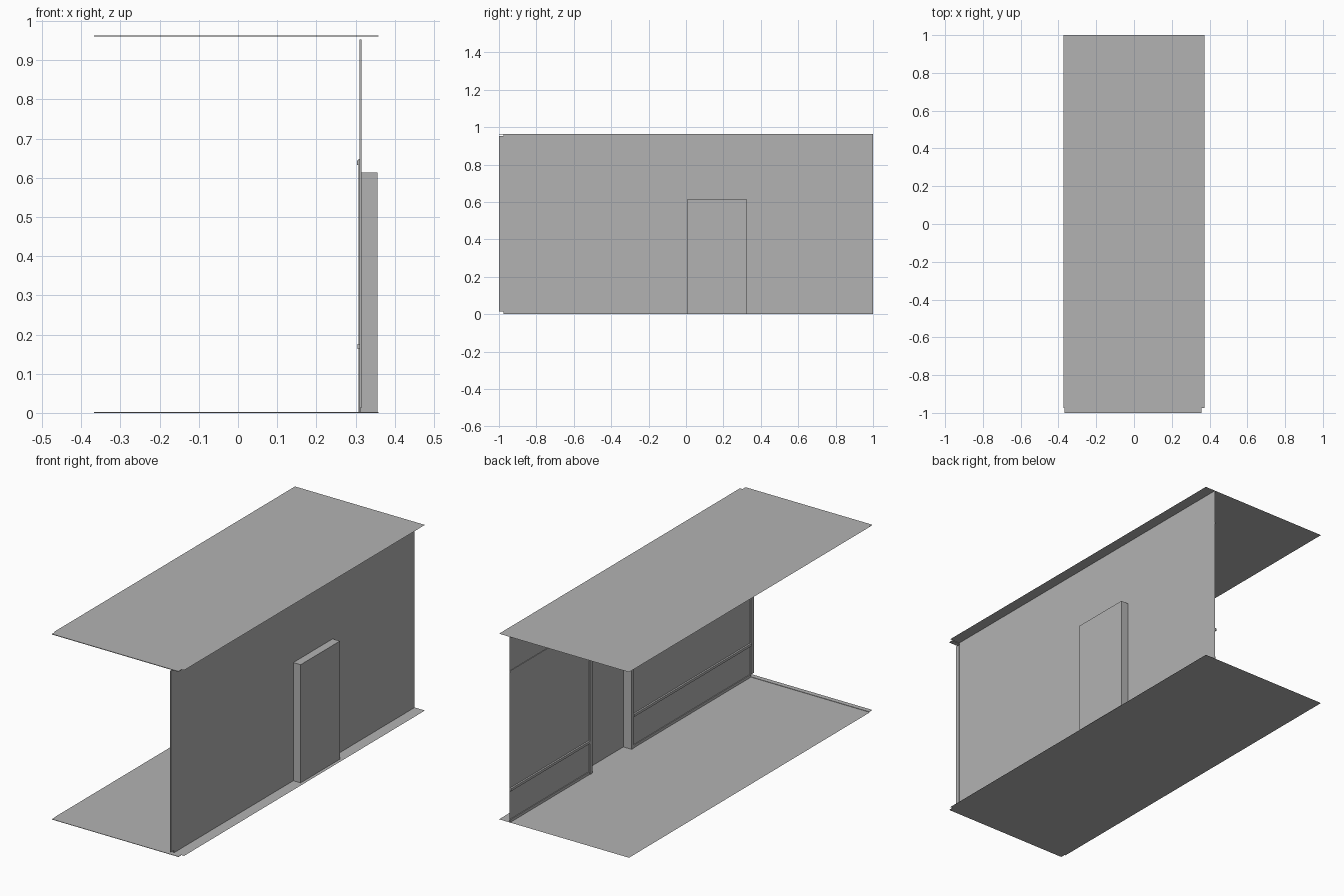
import bpy
import bmesh
from mathutils import Vector

old = bpy.data.objects.get("Cube")
if old:
    bpy.data.objects.remove(old, do_unlink=True)

grey = bpy.data.materials.new("plain grey")
grey.use_nodes = True
colour = (0.45, 0.45, 0.45, 1)
grey.diffuse_color = colour
grey.node_tree.nodes["Principled BSDF"].inputs["Base Color"].default_value = colour


def finish(name, bm):
    mesh = bpy.data.meshes.new(name)
    bm.to_mesh(mesh)
    bm.free()
    mesh.materials.append(grey)
    obj = bpy.data.objects.new(name, mesh)
    bpy.context.collection.objects.link(obj)
    return obj


def sheets(name, rects):
    """Flat rectangles, each given by a corner and two edge vectors."""
    bm = bmesh.new()
    for corner, u, v in rects:
        c, u, v = Vector(corner), Vector(u), Vector(v)
        bm.faces.new([bm.verts.new(p) for p in (c, c + u, c + u + v, c + v)])
    bmesh.ops.remove_doubles(bm, verts=bm.verts, dist=0.0001)
    return finish(name, bm)


def box(name, x, y, z):
    bm = bmesh.new()
    bmesh.ops.create_cube(bm, size=1)
    for v in bm.verts:
        v.co = [lo + (hi - lo) * (c + 0.5) for c, (lo, hi) in zip(v.co, (x, y, z))]
    return finish(name, bm)


half = 0.373            # half width of floor and ceiling
front, lip, back = -0.975, -1.0, 1.0
top = 0.963
wall = 0.314            # wall plane
niche = 0.356           # rear of the doorway niche
d0, d1, door_top = 0.005, 0.327, 0.613

# Floor and ceiling sheets, each with a narrow lip at the front
for name, z, lip_z in (("floor", 0, 0.002), ("ceiling", top, top - 0.003)):
    sheets(name, [((-half, front, z), (2 * half, 0, 0), (0, back - front, 0))])
    box(name + "_lip", (-0.368, 0.358), (lip, front), (min(z, lip_z), max(z, lip_z)))

# Wall sheet around the doorway
sheets("wall", [
    ((wall, front, 0), (0, d0 - front, 0), (0, 0, top)),
    ((wall, d1, 0), (0, back - d1, 0), (0, 0, top)),
    ((wall, d0, door_top), (0, d1 - d0, 0), (0, 0, top - door_top)),
])
box("wall_end_strip", (0.31, 0.315), (lip, front), (0.013, 0.953))

# Doorway niche pushed out behind the wall
depth = niche - wall
sheets("doorway_niche", [
    ((niche, d0, 0), (0, d1 - d0, 0), (0, 0, door_top)),
    ((wall, d0, 0), (depth, 0, 0), (0, 0, door_top)),
    ((niche, d1, 0), (-depth, 0, 0), (0, 0, door_top)),
    ((wall, d0, door_top), (depth, 0, 0), (0, d1 - d0, 0)),
])

# Door frame on the inner side
frame = 0.02
for name, y in (("front_jamb", d0 - frame), ("back_jamb", d1)):
    box(name, (0.308, wall), (y, y + frame), (0, 0.648))
box("door_header", (0.308, wall), (d0, d1), (door_top, 0.648))
box("header_bead", (0.304, 0.308), (d0 - frame, d1 + frame), (0.632, 0.644))

# Rails and skirting on both inner wall stretches
for side, y in (("front", (front, d0 - frame)), ("back", (d1 + frame, back))):
    box(side + "_rail", (0.305, wall), y, (0.163, 0.176))
    box(side + "_skirting", (0.31, wall), y, (0, 0.014))
box("upper_trim", (0.311, wall), (front, back), (0.775, 0.785))
